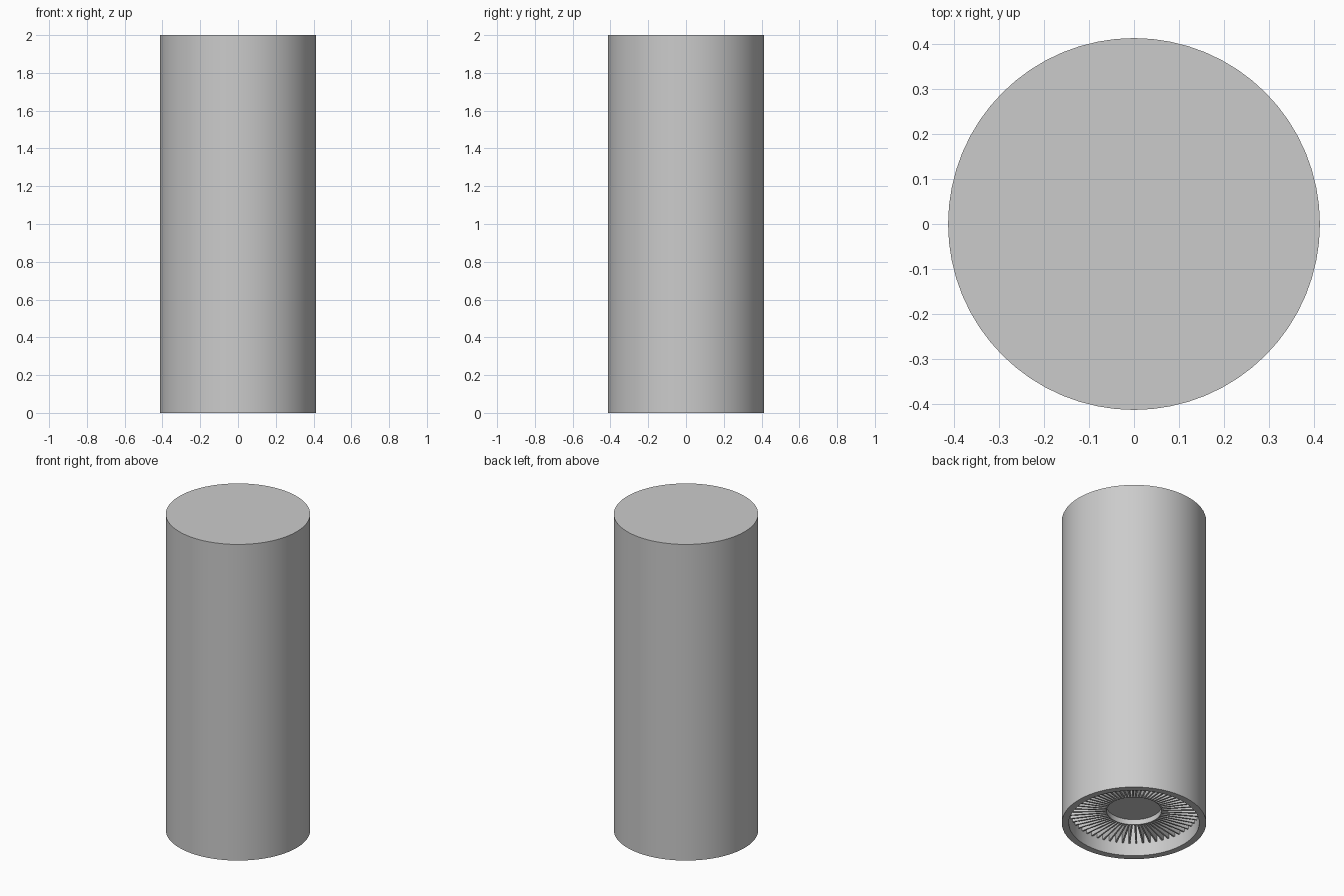
import bpy, bmesh, math
from mathutils import Matrix

cube = bpy.data.objects.get("Cube")
if cube:
    bpy.data.objects.remove(cube, do_unlink=True)

SEGMENTS = 64
FINS = 60
FIN_BOTTOM, CEILING = 0.08, 0.25
HUB_R, BORE_R = 0.163, 0.374

grey = bpy.data.materials.new("light grey metal")
grey.use_nodes = True
colour = (0.6, 0.6, 0.6, 1)
grey.diffuse_color = colour
grey.node_tree.nodes["Principled BSDF"].inputs["Base Color"].default_value = colour


def add_object(name, bm, smooth):
    bmesh.ops.recalc_face_normals(bm, faces=bm.faces)
    mesh = bpy.data.meshes.new(name)
    bm.to_mesh(mesh)
    bm.free()
    mesh.materials.append(grey)
    obj = bpy.data.objects.new(name, mesh)
    bpy.context.collection.objects.link(obj)
    if smooth:
        bpy.ops.object.select_all(action="DESELECT")
        obj.select_set(True)
        bpy.context.view_layer.objects.active = obj
        bpy.ops.object.shade_smooth_by_angle(angle=math.radians(30))
    return obj


def lathe(name, profile):
    """Turn a (radius, height) profile around z; both ends are flat discs."""
    bm = bmesh.new()
    rings = []
    for r, z in profile:
        angles = [math.tau * i / SEGMENTS for i in range(SEGMENTS)]
        rings.append([bm.verts.new((r * math.cos(a), r * math.sin(a), z)) for a in angles])
    for low, high in zip(rings, rings[1:]):
        for i in range(SEGMENTS):
            j = (i + 1) % SEGMENTS
            bm.faces.new((low[i], low[j], high[j], high[i]))
    bm.faces.new(rings[0])
    bm.faces.new(rings[-1])
    return add_object(name, bm, True)


# Tall housing, open underneath
lathe("housing", [(0.414, 2), (0.414, 0), (BORE_R, 0), (BORE_R, CEILING)])

# Central hub with a shallow recess in its lower face
lathe("hub", [(HUB_R, CEILING), (HUB_R, FIN_BOTTOM), (0.157, FIN_BOTTOM), (0.157, 0.113)])

# Radial cooling fins between hub and housing
bm = bmesh.new()
start, end = HUB_R - 0.003, BORE_R + 0.006
size = Matrix.Diagonal((end - start, 0.009, CEILING - FIN_BOTTOM, 1))
place = Matrix.Translation(((start + end) / 2, 0, (FIN_BOTTOM + CEILING) / 2))
for i in range(FINS):
    turn = Matrix.Rotation(math.tau * i / FINS, 4, "Z")
    bmesh.ops.create_cube(bm, size=1, matrix=turn @ place @ size)
add_object("cooling_fins", bm, False)
